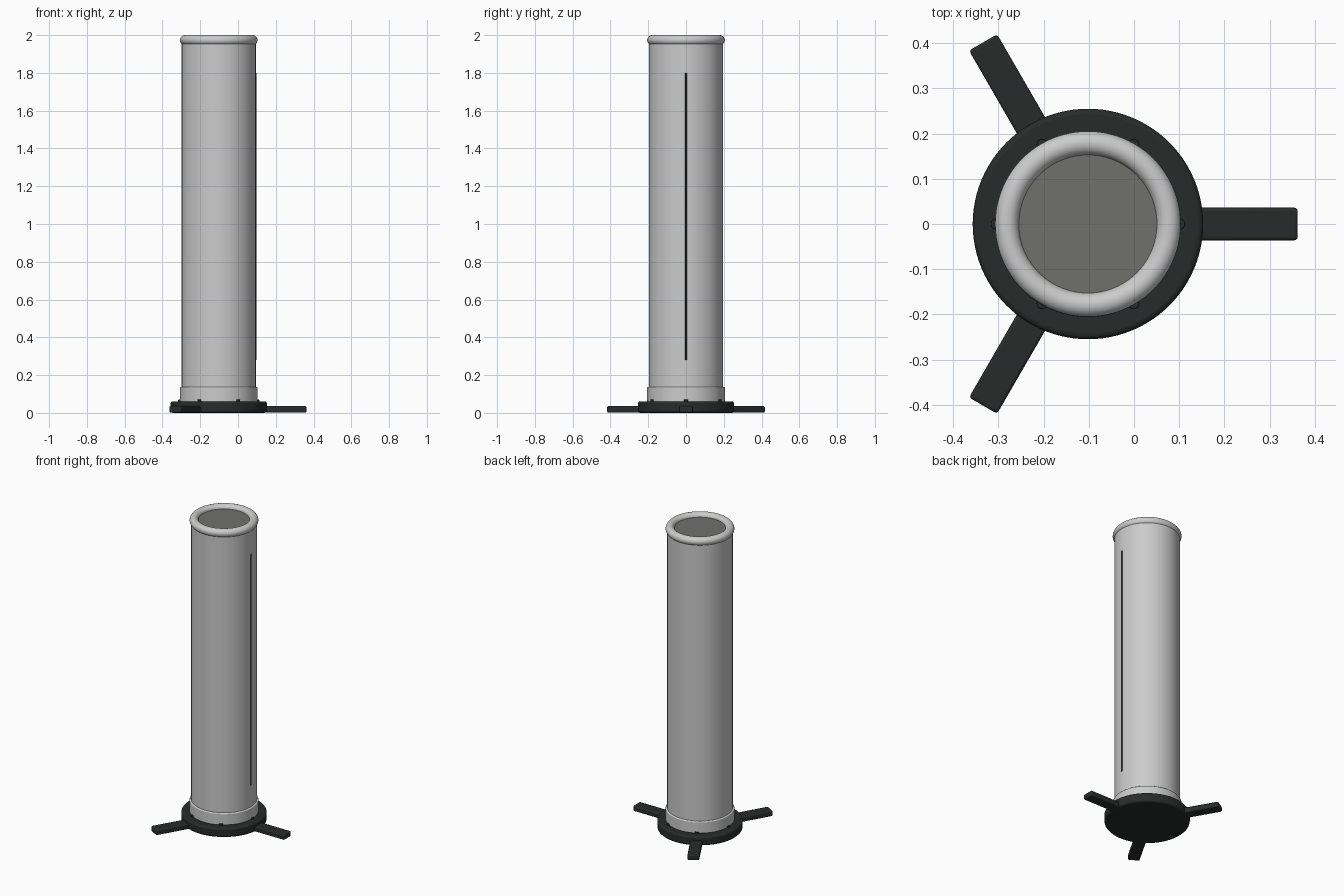
import bpy
from math import cos, sin, pi, radians

if "Cube" in bpy.data.objects:
    bpy.data.objects.remove(bpy.data.objects["Cube"])

CX = -0.102  # axis of the column


def mat(name, c):
    m = bpy.data.materials.new(name)
    m.diffuse_color = (*c, 1)
    m.use_nodes = True
    m.node_tree.nodes["Principled BSDF"].inputs["Base Color"].default_value = m.diffuse_color
    return m


SHELL = mat("shell", (0.68, 0.69, 0.66))
DARK = mat("dark", (0.022, 0.024, 0.024))
GREY = mat("lens", (0.16, 0.165, 0.155))


def finish(name, m, bevel=0, segs=3):
    o = bpy.context.object
    o.name = name
    o.data.materials.append(m)
    bpy.ops.object.transform_apply(location=False, rotation=False, scale=True)
    if bevel:
        b = o.modifiers.new("bevel", 'BEVEL')
        b.width, b.segments, b.limit_method = bevel, segs, 'ANGLE'
    bpy.ops.object.shade_smooth_by_angle(angle=radians(35))
    return o


def disc(name, r, z0, z1, m, bevel=0, x=CX, y=0, verts=96):
    bpy.ops.mesh.primitive_cylinder_add(vertices=verts, radius=r, depth=z1 - z0,
                                        location=(x, y, (z0 + z1) / 2))
    return finish(name, m, bevel)


def box(name, size, loc, m, bevel=0, angle=0):
    bpy.ops.mesh.primitive_cube_add(size=1, location=loc, rotation=(0, 0, angle))
    bpy.context.object.scale = size
    return finish(name, m, bevel)


# Base plate, collar and column
disc("base_plate", 0.255, 0, 0.061, DARK, 0.012)
disc("collar", 0.206, 0.058, 0.137, SHELL, 0.006)
disc("column", 0.196, 0.13, 1.968, SHELL)

# Rounded top rim with recessed cap
bpy.ops.mesh.primitive_torus_add(major_segments=96, minor_segments=24, major_radius=0.179,
                                 minor_radius=0.0265, location=(CX, 0, 1.9735))
finish("top_rim", SHELL)
disc("top_cap", 0.158, 1.96, 1.976, GREY)

# Thin vertical strip
box("side_strip", (0.012, 0.009, 1.52), (CX + 0.194, 0, 1.04), DARK, 0.002)

# Three flat feet
for i in range(3):
    a = i * 2 * pi / 3
    r0, r1 = 0.2, 0.464
    rm = (r0 + r1) / 2
    box(f"foot_{i + 1}", (r1 - r0, 0.072, 0.035),
        (CX + rm * cos(a), rm * sin(a), 0.0185), DARK, 0.007, a)

# Six bolts around the collar
for i in range(6):
    a = i * pi / 3
    disc(f"bolt_{i + 1}", 0.012, 0.055, 0.07, DARK, 0.002,
         CX + 0.203 * cos(a), 0.203 * sin(a), 16)
